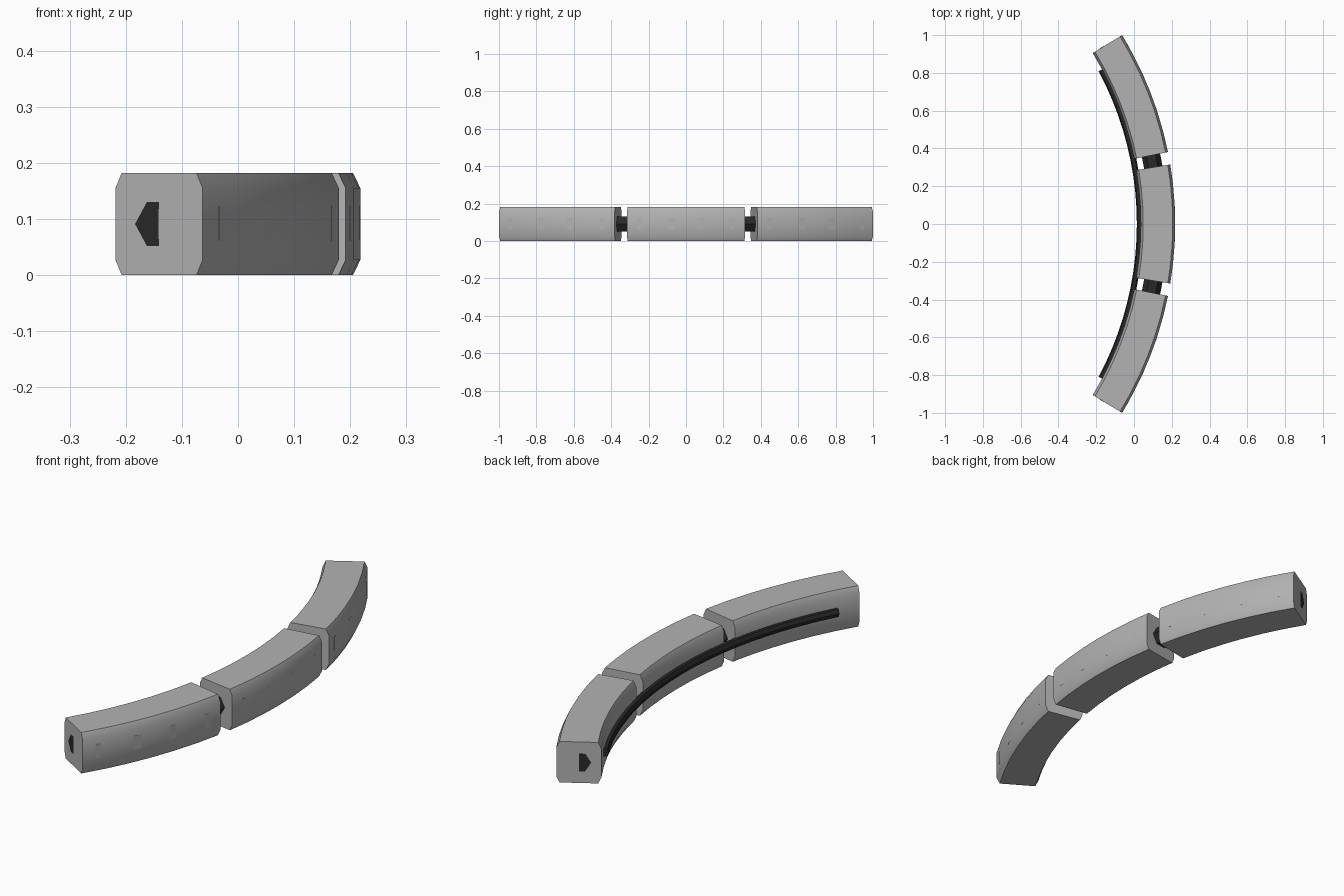
import bpy, bmesh
from math import radians, cos, sin

if "Cube" in bpy.data.objects:
    bpy.data.objects.remove(bpy.data.objects["Cube"])

CX, ZC = -1.702, 0.091      # arc centre x, mid height
RI, RO, H = 1.738, 1.920, 0.182
RM = (RI + RO) / 2


def material(name, v):
    m = bpy.data.materials.new(name)
    m.diffuse_color = (v, v, v, 1)
    m.use_nodes = True
    m.node_tree.nodes["Principled BSDF"].inputs["Base Color"].default_value = m.diffuse_color
    return m


dark = material("dark_plastic", 0.022)
grey = material("mid_grey", 0.45)


def sweep(name, profile, a0, a1, steps, mat, tilt=0.0):
    """Sweep a closed (radius, z) profile along the arc; tilt leans the end caps."""
    bm = bmesh.new()
    rings = []
    for i in range(steps + 1):
        ring = []
        for r, z in profile:
            a = radians(a0 + (a1 - a0) * i / steps)
            if i in (0, steps):
                a += (RM - r) * tilt * (1 if i else -1)
            ring.append(bm.verts.new((CX + r * cos(a), r * sin(a), z)))
        rings.append(ring)
    n = len(profile)
    for p, q in zip(rings, rings[1:]):
        for k in range(n):
            bm.faces.new((p[k], p[(k + 1) % n], q[(k + 1) % n], q[k]))
    bm.faces.new(rings[0])
    bm.faces.new(rings[-1])
    bmesh.ops.recalc_face_normals(bm, faces=bm.faces)
    me = bpy.data.meshes.new(name)
    bm.to_mesh(me)
    bm.free()
    me.materials.append(mat)
    ob = bpy.data.objects.new(name, me)
    bpy.context.collection.objects.link(ob)
    bpy.ops.object.select_all(action='DESELECT')
    ob.select_set(True)
    bpy.context.view_layer.objects.active = ob
    bpy.ops.object.shade_smooth_by_angle(angle=radians(30))
    return ob


def hexagon(rc, zc, hw, flat, hh):
    return [(rc - hw, zc), (rc - flat, zc - hh), (rc + flat, zc - hh),
            (rc + hw, zc), (rc + flat, zc + hh), (rc - flat, zc + hh)]


# Three chamfered curved body segments, each with a nearly flush outer panel
c, d = 0.013, 0.027
body = [(RI + c, 0), (RO - c, 0), (RO, d), (RO, H - d),
        (RO - c, H), (RI + c, H), (RI, H - d), (RI, d)]
panel = [(RO - 0.01, 0.062), (RO + 0.0003, 0.062),
         (RO + 0.0003, 0.123), (RO - 0.01, 0.123)]
for label, a0, a1 in (("front", -31.39, -11.45), ("middle", -9.45, 9.45), ("back", 11.45, 31.39)):
    sweep(label + "_segment", body, a0, a1, 6, grey)
    sweep(label + "_panel", panel, a0 + 1.7, a1 - 1.7, 3, grey)

# Hexagonal core joining the segments; its inner half just shows at the ends
sweep("connecting_core", hexagon(RM, ZC, 0.049, 0.025, 0.039), -31.39, 31.39, 20, dark, tilt=0.02)

# Thin rail along the inner curve
sweep("inner_rail", hexagon(1.733, ZC, 0.016, 0.009, 0.017), -28.1, 28.1, 20, dark)
